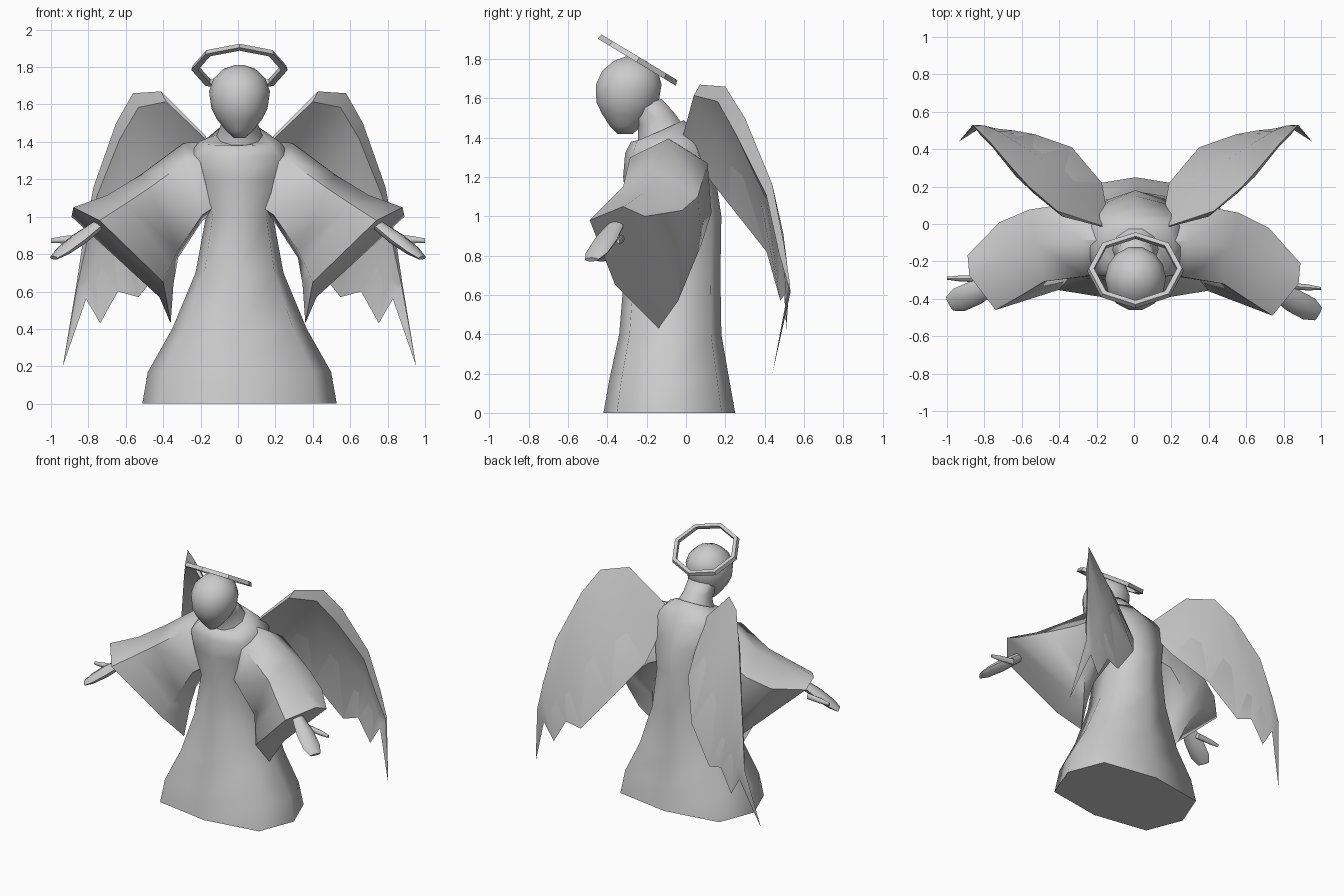
import bpy, bmesh, math
from mathutils import Vector

if "Cube" in bpy.data.objects:
    bpy.data.objects.remove(bpy.data.objects["Cube"], do_unlink=True)

stone = bpy.data.materials.new("plain grey")
stone.use_nodes = True
GREY = (0.6, 0.6, 0.6, 1)
stone.diffuse_color = GREY
stone.node_tree.nodes["Principled BSDF"].inputs["Base Color"].default_value = GREY
CENTRE = .008  # the figure stands slightly off centre between the hands


def loft(name, rings, side=1, angle=40, closed=False, lag=0, shift=0):
    """Skin a list of equal point rings; side=-1 mirrors in x, lag bends outer parts back."""
    bm = bmesh.new()
    rows = [[bm.verts.new((p[0] * side + shift, p[1] + lag * p[0] ** 2, p[2])) for p in r]
            for r in rings]
    n = len(rows[0])
    pairs = list(zip(rows, rows[1:]))
    if closed:
        pairs.append((rows[-1], rows[0]))
    for a, b in pairs:
        for i in range(n):
            j = (i + 1) % n
            bm.faces.new((a[i], a[j], b[j], b[i]))
    if not closed:
        bm.faces.new(rows[0])
        bm.faces.new(rows[-1])
    bmesh.ops.remove_doubles(bm, verts=bm.verts, dist=0.001)
    bmesh.ops.recalc_face_normals(bm, faces=bm.faces)
    mesh = bpy.data.meshes.new(name)
    bm.to_mesh(mesh)
    bm.free()
    mesh.materials.append(stone)
    obj = bpy.data.objects.new(name, mesh)
    bpy.context.collection.objects.link(obj)
    bpy.ops.object.select_all(action='DESELECT')
    obj.select_set(True)
    bpy.context.view_layer.objects.active = obj
    bpy.ops.object.shade_smooth_by_angle(angle=math.radians(angle))
    return obj


def ring(z_front, z_back, rx, y_front, y_back, n=8, power=1.0):
    """Rounded ring that may tilt from front to back."""
    pts = []
    for k in range(n):
        a = 2 * math.pi * k / n
        c, s = [math.copysign(abs(v) ** power, v) if abs(v) > 1e-6 else 0
                for v in (math.cos(a), math.sin(a))]
        t = (s + 1) / 2
        pts.append((rx * c, y_front + (y_back - y_front) * t,
                    z_front + (z_back - z_front) * t))
    return pts


# Robe, from hem to collar
robe = [(0, 0, .52, -.42, .25), (.17, .17, .49, -.39, .22),
        (.4, .4, .36, -.34, .18), (.7, .7, .235, -.315, .175),
        (1, 1, .18, -.295, .18), (1.2, 1.2, .23, -.32, .15),
        (1.32, 1.36, .27, -.31, .09), (1.38, 1.43, .21, -.28, .04),
        (1.38, 1.49, .13, -.25, -.01)]
loft("robe", [ring(*r, power=.65) for r in robe], angle=72, shift=CENTRE)

# Neck
neck = [(1.36, 1.47, .13, -.25, -.01), (1.45, 1.535, .1, -.25, -.06),
        (1.53, 1.6, .105, -.32, -.12)]
loft("neck", [ring(*r, n=10) for r in neck], angle=75, shift=CENTRE)

# Head, narrowing to the chin
head = [(1.42, .03, -.35, -.27), (1.46, .072, -.39, -.22),
        (1.52, .12, -.43, -.17), (1.58, .15, -.46, -.135),
        (1.67, .163, -.463, -.12), (1.74, .138, -.43, -.14),
        (1.79, .085, -.37, -.2), (1.812, .02, -.31, -.26)]
loft("head", [ring(z, z, rx, f, b, n=14) for z, rx, f, b in head], angle=60, shift=CENTRE)

# Halo: tilted eight-sided band
halo_rings = []
for k in range(8):
    a = math.pi * k / 4
    halo_rings.append([(r * math.cos(a), .9 * r * math.sin(a), h)
                       for r, h in ((.258, -.012), (.25, .016), (.222, .016), (.222, -.012))])
halo = loft("halo", halo_rings, angle=25, closed=True)
halo.location = (CENTRE, -.245, 1.795)
halo.rotation_euler = (math.radians(-31), 0, 0)

# Sleeve rings: front top, top, back top, back bottom, bottom, front bottom
sleeve = [
    [(.12, -.23, 1.28), (.12, -.09, 1.4), (.12, .05, 1.28),
     (.1, .1, 1.07), (.1, -.05, 1.04), (.1, -.24, 1.07)],
    [(.27, -.285, 1.3), (.29, -.09, 1.395), (.3, .11, 1.27),
     (.22, .13, 1.02), (.19, -.05, .98), (.19, -.275, 1.01)],
    [(.48, -.32, 1.15), (.52, -.12, 1.225), (.56, .06, 1.1),
     (.42, .08, .86), (.32, -.05, .78), (.32, -.26, .82)],
    [(.6, -.4, 1.07), (.7, -.22, 1.115), (.72, -.02, 1.03),
     (.47, .03, .74), (.345, -.09, .64), (.36, -.31, .74)],
    [(.74, -.49, .98), (.88, -.32, 1.05), (.89, -.21, 1.0),
     (.42, -.04, .57), (.36, -.14, .43), (.4, -.36, .65)],
]


def limb(start, end, across, profile):
    """Flattened tapering rod; profile holds (position, width, thickness)."""
    start, end, across = Vector(start), Vector(end), Vector(across)
    axis = (end - start).normalized()
    u = (across - axis * across.dot(axis)).normalized()
    v = axis.cross(u)
    return [[start.lerp(end, t) + u * w * math.cos(k * math.pi / 4)
             + v * h * math.sin(k * math.pi / 4) for k in range(8)]
            for t, w, h in profile]


# Wing stations: leading edge point, trailing edge point
wing = [((.18, -.01, 1.43), (.16, .11, 1.2)), ((.42, .07, 1.67), (.18, .22, 1.06)),
        ((.57, .2, 1.66), (.34, .41, .82)), ((.66, .3, 1.5), (.54, .48, .57)),
        ((.78, .44, 1.16), (.65, .5, .6)), ((.84, .5, .85), (.745, .51, .43)),
        ((.87, .53, .65), (.82, .52, .56)), ((.945, .44, .2), (.945, .44, .2))]


def wing_section(lead, trail):
    """Cambered section with a thick leading rim and a hollow front."""
    lead, trail = Vector(lead), Vector(trail)
    span = (lead - trail).length
    middle = lead.lerp(trail, .45) + Vector((.02, .05, 0)) * span
    hollow = middle + Vector((-.005, -.02, 0)) * span
    rim = lead.lerp(trail, .09) + Vector((-.01, -.065, 0)) * span
    return [lead, middle, trail, hollow, rim]


for word, side in (("left", 1), ("right", -1)):
    lag = 0 if side > 0 else .055
    loft(word + "_sleeve", sleeve, side, 58, lag=lag)
    loft(word + "_wing", [wing_section(*s) for s in wing], side, 32, shift=CENTRE)
    loft(word + "_hand", limb((.74, -.35, .96), (.985, -.48, .78), (.5, .8, 0),
         [(0, .04, .03), (.45, .064, .036), (.8, .064, .026), (1, .04, .012)]), side, 50, lag=lag)
    loft(word + "_thumb", limb((.82, -.33, .885), (1, -.345, .872), (0, 0, 1),
         [(0, .022, .018), (.6, .02, .016), (1, .012, .008)]), side, 50, lag=lag)
